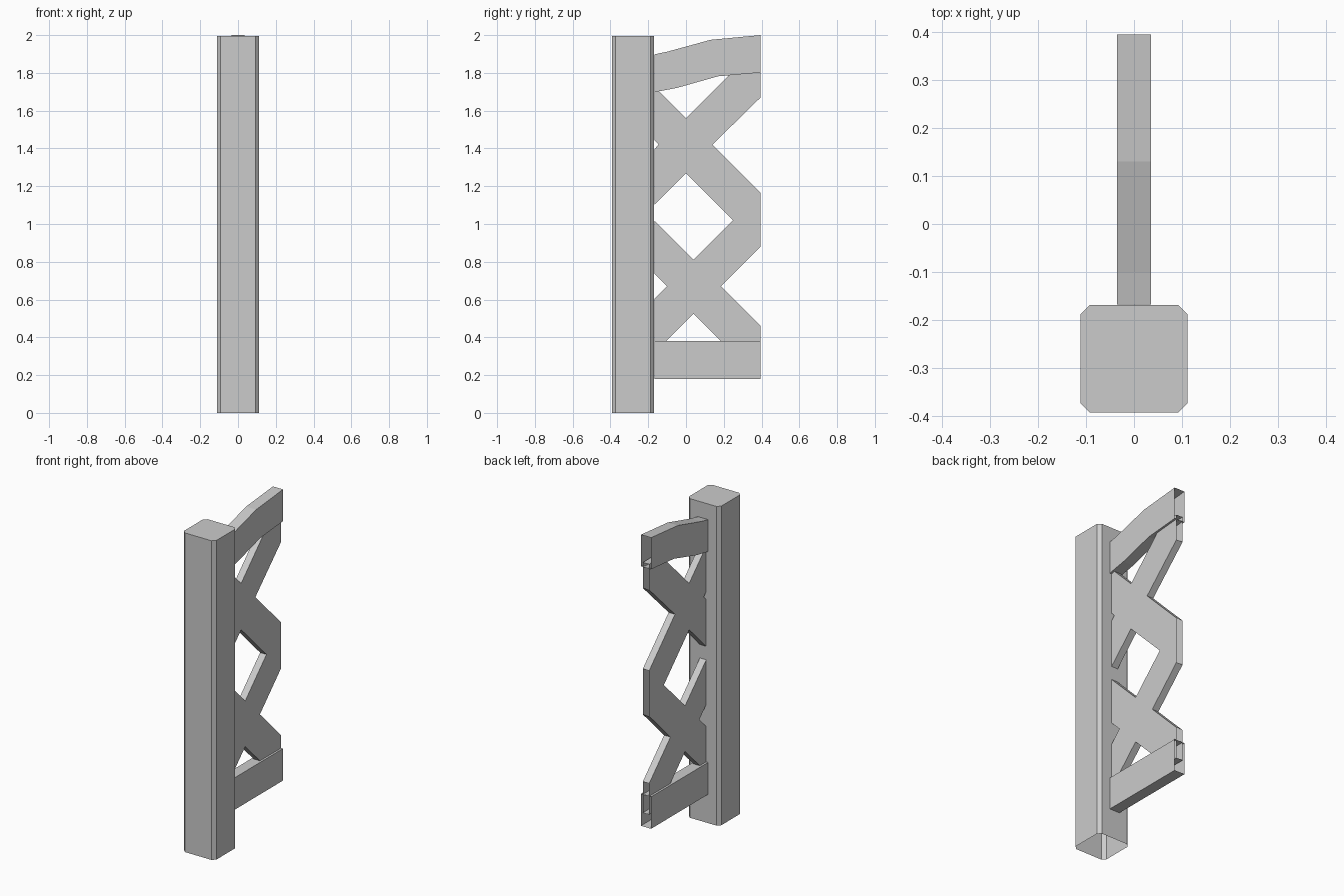
import bpy, bmesh

if "Cube" in bpy.data.objects:
    bpy.data.objects.remove(bpy.data.objects["Cube"])

Y0, Y1 = -0.168, 0.395   # post back face and open outer end


def finish(name, bm):
    bmesh.ops.recalc_face_normals(bm, faces=bm.faces[:])
    me = bpy.data.meshes.new(name)
    bm.to_mesh(me)
    bm.free()
    ob = bpy.data.objects.new(name, me)
    bpy.context.collection.objects.link(ob)
    return ob


def slab(name, outline, half):
    """Side outline (y, z) widened to +-half in x; end planes stay open."""
    bm = bmesh.new()
    left = [bm.verts.new((-half, y, z)) for y, z in outline]
    right = [bm.verts.new((half, y, z)) for y, z in outline]
    bm.faces.new(left[::-1])
    bm.faces.new(right)
    n = len(outline)
    for i in range(n):
        j = (i + 1) % n
        ya, yb = outline[i][0], outline[j][0]
        if ya == yb and ya in (Y0, Y1):
            continue
        bm.faces.new((left[i], left[j], right[j], right[i]))
    return finish(name, bm)


# post: chamfered square column, open underneath
bm = bmesh.new()
h, c, cy = 0.112, 0.092, -0.281
ring = [(h, -c), (h, c), (c, h), (-c, h), (-h, c), (-h, -c), (-c, -h), (c, -h)]
low = [bm.verts.new((x, cy + y, 0)) for x, y in ring]
top = [bm.verts.new((x, cy + y, 1.995)) for x, y in ring]
bm.faces.new(top)
for i in range(8):
    j = (i + 1) % 8
    bm.faces.new((low[i], low[j], top[j], top[i]))
finish("post", bm)

# straight bottom rail
slab("bottom_rail", [(Y0, 0.18), (Y1, 0.18), (Y1, 0.38), (Y0, 0.38)], 0.035)

# bent top rail
slab("top_rail", [(Y0, 1.698), (-0.05, 1.72), (0.17, 1.782), (Y1, 1.802),
                  (Y1, 2.0), (0.13, 1.975), (-0.10, 1.912), (Y0, 1.898)], 0.035)

# crossed lattice between the rails
slab("lattice", [
    (Y1, 0.265), (Y1, 0.46), (0.185, 0.67), (Y1, 0.88), (Y1, 1.165),
    (0.14, 1.42), (Y1, 1.67), (Y1, 1.83), (0.27, 1.83), (0, 1.56),
    (Y0, 1.728), (Y0, 1.445), (-0.145, 1.42), (Y0, 1.395), (Y0, 1.102),
    (0, 1.27), (0.25, 1.02), (0.04, 0.81), (Y0, 1.018), (Y0, 0.738),
    (-0.10, 0.67), (Y0, 0.602), (Y0, 0.317), (0.04, 0.525), (0.30, 0.265),
], 0.022)
